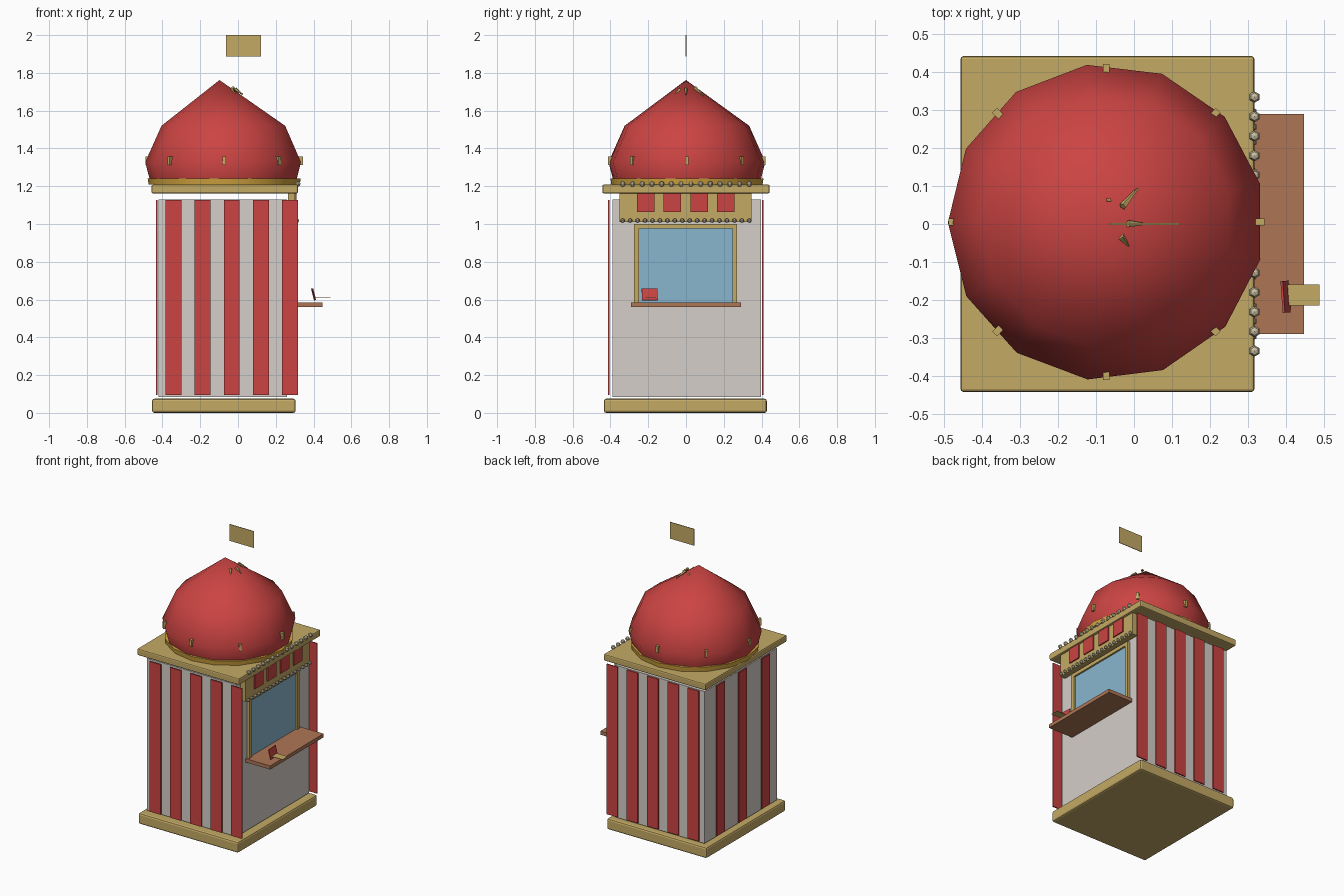
import bpy, bmesh, math
from mathutils import Matrix, Vector

if "Cube" in bpy.data.objects:
    bpy.data.objects.remove(bpy.data.objects["Cube"])


def material(name, rgb):
    m = bpy.data.materials.new(name)
    m.diffuse_color = (*rgb, 1)
    m.use_nodes = True
    m.node_tree.nodes["Principled BSDF"].inputs["Base Color"].default_value = m.diffuse_color
    return m


RED = material("red", (0.60, 0.058, 0.055))
GOLD = material("gold", (0.55, 0.40, 0.13))
RING_GOLD = material("bright gold", (0.66, 0.38, 0.05))
WHITE = material("warm white", (0.66, 0.62, 0.58))
BLUE = material("window blue", (0.25, 0.47, 0.62))
BROWN = material("counter brown", (0.42, 0.18, 0.09))
CREAM = material("bulb cream", (0.60, 0.53, 0.36))


def finish(name, bm, mat, smooth=None):
    bmesh.ops.recalc_face_normals(bm, faces=bm.faces)
    me = bpy.data.meshes.new(name)
    bm.to_mesh(me)
    bm.free()
    me.materials.append(mat)
    ob = bpy.data.objects.new(name, me)
    bpy.context.collection.objects.link(ob)
    if smooth:
        bpy.ops.object.select_all(action='DESELECT')
        ob.select_set(True)
        bpy.context.view_layer.objects.active = ob
        bpy.ops.object.shade_smooth_by_angle(angle=math.radians(smooth))
    return ob


def add_box(bm, x, y, z):
    c = Vector([(a + b) / 2 for a, b in (x, y, z)])
    s = [b - a for a, b in (x, y, z)]
    bmesh.ops.create_cube(bm, size=1, matrix=Matrix.Translation(c) @ Matrix.Diagonal((*s, 1)))


def boxes(name, mat, *specs, bevel=0):
    bm = bmesh.new()
    for s in specs:
        add_box(bm, *s)
    ob = finish(name, bm, mat)
    if bevel:
        mod = ob.modifiers.new("soft edges", 'BEVEL')
        mod.width, mod.segments = bevel, 2
    return ob


def lathe(name, mat, profile, sides, centre, start=0, smooth=None, tip=None):
    """Rings of (radius, height) joined into a closed solid, with an optional tip point."""
    bm = bmesh.new()
    rings = [[bm.verts.new((centre[0] + r * math.cos(start + i * math.tau / sides),
                            centre[1] + r * math.sin(start + i * math.tau / sides), z))
              for i in range(sides)] for r, z in profile]
    for a, b in zip(rings, rings[1:]):
        for i in range(sides):
            j = (i + 1) % sides
            bm.faces.new((a[i], a[j], b[j], b[i]))
    bm.faces.new(rings[0][::-1])
    if tip:
        t = bm.verts.new(tip)
        for i in range(sides):
            bm.faces.new((rings[-1][i], rings[-1][(i + 1) % sides], t))
    else:
        bm.faces.new(rings[-1])
    return finish(name, bm, mat, smooth)


# Plinth, booth walls and cornice
boxes("plinth", GOLD, ((-.455, .305), (-.435, .428), (0, .075)), bevel=.012)
boxes("booth_walls", WHITE, ((-.42, .26), (-.388, .398), (.085, 1.13)))
boxes("cornice", GOLD, ((-.458, .318), (-.443, .443), (1.162, 1.208)), bevel=.008)

# Painted stripes: five on the front and back, three on the left
stripe_z = (.095, 1.127)
for name, y in (("front_stripes", (-.412, -.404)), ("back_stripes", (.403, .411))):
    boxes(name, RED, *[((x - .042, x + .042), y, stripe_z)
                       for x in (-.342, -.188, -.033, .122, .276)])
boxes("left_stripes", RED, *[((-.434, -.426), (y - .045, y + .045), stripe_z)
                             for y in (-.25, 0, .24)])

# Ticket window: pane, frame and counter
boxes("window_pane", BLUE, ((.26, .268), (-.26, .26), (.585, .985)))
boxes("window_frame", GOLD,
      ((.255, .28), (-.275, -.25), (.58, 1.0)), ((.255, .28), (.245, .27), (.58, 1.0)),
      ((.255, .28), (-.25, .245), (.975, 1.0)))
boxes("counter", BROWN, ((.255, .448), (-.29, .29), (.56, .585)))

# Sign board above the window with red panels
boxes("sign_board", GOLD, ((.265, .302), (-.352, .347), (1.01, 1.163)))
boxes("sign_panels", RED, *[((.302, .31), (y - .046, y + .046), (1.063, 1.163))
                            for y in (-.213, -.073, .07, .21)])

# Rows of light bulbs
bm = bmesh.new()
for z, x, r, n in ((1.212, .318, .015, 14), (1.018, .313, .012, 18)):
    for i in range(n):
        y = -.335 + .67 * i / (n - 1)
        bmesh.ops.create_uvsphere(bm, u_segments=6, v_segments=4, radius=r,
                                  matrix=Matrix.Translation((x, y, z)))
finish("light_bulbs", bm, CREAM)

# Tickets on the counter
red_ticket = boxes("red_ticket", RED, ((-.003, .003), (-.042, .042), (-.032, .032)))
red_ticket.location = (.4, -.192, .628)
red_ticket.rotation_euler = (0, math.radians(-14), math.radians(4))
boxes("gold_ticket", GOLD, ((.405, .49), (-.215, -.16), (.608, .611)))

# Domed roof with a gold ring under it
AXIS = (-.073, .005)
lathe("roof_ring", RING_GOLD, [(.4, 1.208), (.405, 1.24)], 16, AXIS, smooth=30)
lathe("roof_dome", RED, [(.395, 1.238), (.418, 1.328), (.332, 1.52)], 13, AXIS,
      start=math.radians(14), smooth=40, tip=(-.098, 0, 1.762))

# Gold studs around the dome's widest line
bm = bmesh.new()
for k in range(8):
    a = k * math.pi / 4
    m = Matrix.Translation((AXIS[0] + .402 * math.cos(a), AXIS[1] + .402 * math.sin(a), 1.335))
    bmesh.ops.create_cube(bm, size=1, matrix=m @ Matrix.Rotation(a, 4, 'Z') @ Matrix.Diagonal((.03, .018, .045, 1)))
finish("dome_studs", bm, GOLD)

# Small spikes near the peak
bm = bmesh.new()
for x, y, z, turn, length in ((-.07, .07, 1.70, 100, .035), (-.01, .07, 1.70, 50, .075),
                              (.005, 0, 1.70, 0, .05), (-.025, -.045, 1.70, -50, .04)):
    m = (Matrix.Translation((x, y, z)) @ Matrix.Rotation(math.radians(turn), 4, 'Z')
         @ Matrix.Rotation(math.radians(125), 4, 'Y'))
    bmesh.ops.create_cone(bm, cap_ends=True, segments=5, radius1=.01, radius2=.003, depth=length, matrix=m)
finish("peak_spikes", bm, GOLD)

# Flag
boxes("flag", GOLD, ((-.063, .122), (-.002, .002), (1.886, 2.0)))
